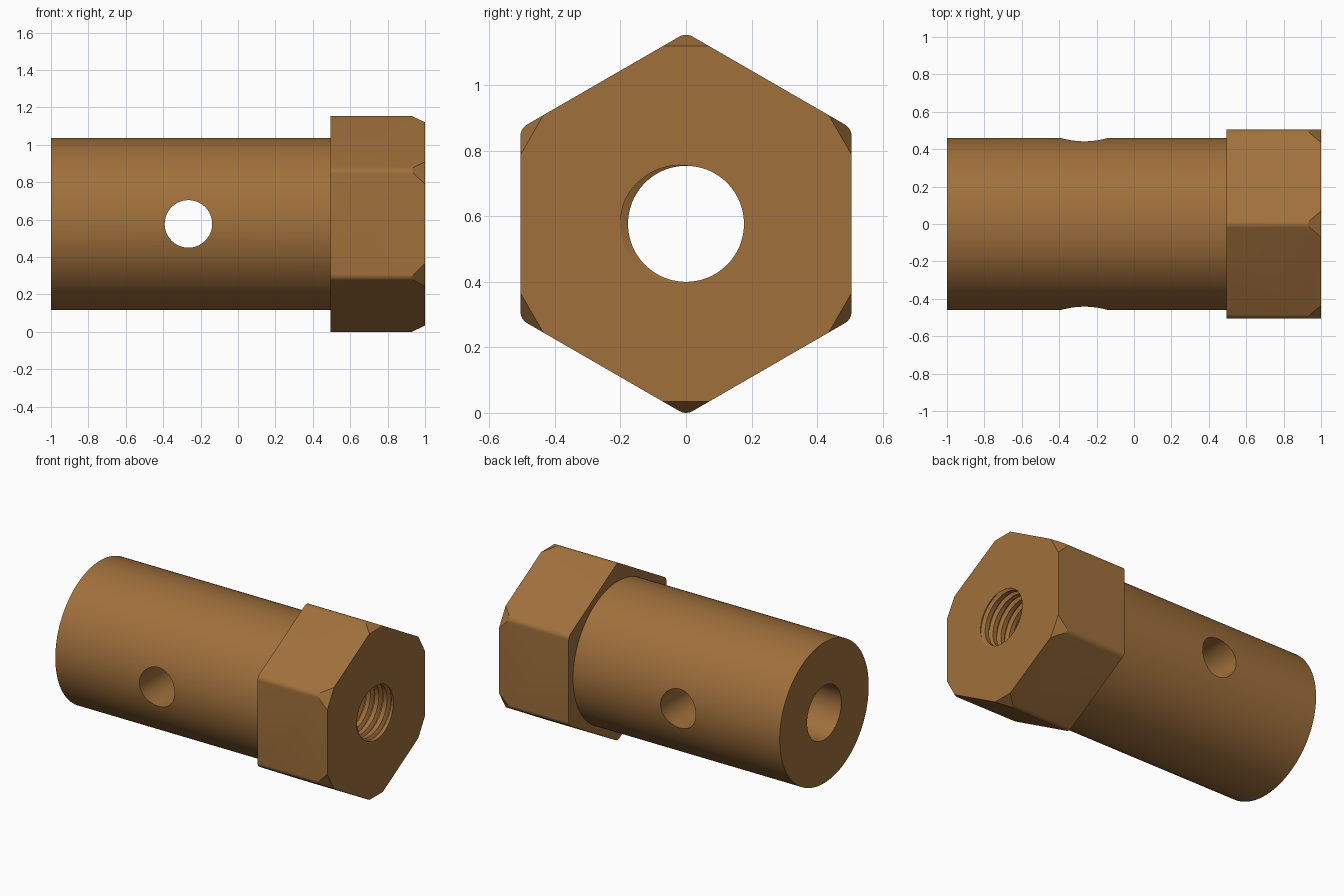
import bpy, bmesh, math
from mathutils import Vector, Matrix

if "Cube" in bpy.data.objects:
    bpy.data.objects.remove(bpy.data.objects["Cube"])

CZ = 0.577          # height of the long axis
BORE = 0.177        # plain bore radius
PITCH = 0.06        # thread pitch

brass = bpy.data.materials.new("brass brown")
brass.diffuse_color = (0.352, 0.162, 0.045, 1)
brass.use_nodes = True
brass.node_tree.nodes["Principled BSDF"].inputs["Base Color"].default_value = brass.diffuse_color


def make_object(name, bm):
    bmesh.ops.recalc_face_normals(bm, faces=bm.faces[:])
    mesh = bpy.data.meshes.new(name)
    bm.to_mesh(mesh)
    bm.free()
    mesh.materials.append(brass)
    obj = bpy.data.objects.new(name, mesh)
    bpy.context.collection.objects.link(obj)
    return obj


def cylinder(name, radius, length, centre, axis, sides=96):
    bm = bmesh.new()
    turn = Vector((0, 0, 1)).rotation_difference(Vector(axis)).to_matrix().to_4x4()
    bmesh.ops.create_cone(bm, cap_ends=True, segments=sides, radius1=radius,
                          radius2=radius, depth=length,
                          matrix=Matrix.Translation(centre) @ turn)
    return make_object(name, bm)


def hex_head(x0, x1, apothem=0.505, corner=0.04, steps=6):
    # Hexagon with rounded corners, extruded along x
    bm = bmesh.new()
    ring = []
    for k in range(6):
        a = math.radians(90 + 60 * k)
        dist = (apothem - corner) / math.cos(math.pi / 6)
        for s in range(steps + 1):
            b = a + math.radians(-30 + 60 * s / steps)
            ring.append(bm.verts.new((x0, dist * math.cos(a) + corner * math.cos(b),
                                      CZ + dist * math.sin(a) + corner * math.sin(b))))
    face = bm.faces.new(ring)
    ext = bmesh.ops.extrude_face_region(bm, geom=[face], use_keep_orig=True)
    bmesh.ops.translate(bm, vec=(x1 - x0, 0, 0),
                        verts=[v for v in ext["geom"] if isinstance(v, bmesh.types.BMVert)])
    # Flat chamfer on each corner of the outer end
    for k in range(6):
        a = math.radians(90 + 60 * k)
        d = Vector((0, math.cos(a), math.sin(a)))
        cut = bmesh.ops.bisect_plane(
            bm, geom=bm.verts[:] + bm.edges[:] + bm.faces[:], dist=1e-5,
            plane_co=Vector((x1, 0, CZ)) + d * 0.543,
            plane_no=(d * 0.07 + Vector((0.034, 0, 0))).normalized(), clear_outer=True)
        edges = [e for e in cut["geom_cut"] if isinstance(e, bmesh.types.BMEdge)]
        bmesh.ops.holes_fill(bm, edges=edges, sides=0)
    return make_object("hex_head", bm)


def thread_cutter(x0, turns, sides=48):
    # Helical sweep of one groove profile: (fraction of pitch, radius)
    profile = [(0, 0.17), (0.18, 0.17), (0.44, 0.2), (0.56, 0.2), (0.82, 0.17), (1, 0.17)]
    bm = bmesh.new()
    rows = []
    for i in range(turns * sides + 1):
        a = 2 * math.pi * i / sides
        rows.append([bm.verts.new((x0 + PITCH * (i / sides + f),
                                   r * math.cos(a), CZ + r * math.sin(a)))
                     for f, r in profile])
    for p, q in zip(rows, rows[1:]):
        for k in range(len(profile) - 1):
            bm.faces.new((p[k], p[k + 1], q[k + 1], q[k]))
    bmesh.ops.remove_doubles(bm, verts=bm.verts[:], dist=1e-4)
    # Close both ends with fans to the axis
    border = [e for e in bm.edges if e.is_boundary]
    middle = x0 + PITCH * turns / 2
    for low in (True, False):
        side = [e for e in border if (e.verts[0].co.x < middle) == low]
        x = sum(e.verts[0].co.x for e in side) / len(side)
        hub = bm.verts.new((x, 0, CZ))
        for e in side:
            bm.faces.new((e.verts[0], e.verts[1], hub))
    return make_object("thread_cutter", bm)


def combine(target, tool, operation):
    mod = target.modifiers.new(operation, 'BOOLEAN')
    mod.operation = operation
    mod.solver = 'EXACT'
    mod.object = tool
    bpy.context.view_layer.objects.active = target
    bpy.ops.object.modifier_apply(modifier=mod.name)
    bpy.data.objects.remove(tool, do_unlink=True)


# Round shank joined to the hexagonal head
body = cylinder("hex_headed_sleeve", 0.46, 1.6, (-0.2, 0, CZ), (1, 0, 0), 128)
combine(body, hex_head(0.495, 1.0), 'UNION')

# Long bore, cross hole and internal thread
combine(body, cylinder("bore_cutter", BORE, 2.4, (0, 0, CZ), (1, 0, 0)), 'DIFFERENCE')
combine(body, cylinder("cross_hole_cutter", 0.127, 1.4, (-0.265, 0, CZ), (0, 1, 0), 64),
        'DIFFERENCE')
combine(body, thread_cutter(1 - 12 * PITCH, 14), 'DIFFERENCE')

# Smooth round surfaces, crisp edges
bpy.ops.object.select_all(action='DESELECT')
body.select_set(True)
bpy.context.view_layer.objects.active = body
bpy.ops.object.shade_smooth_by_angle(angle=math.radians(25))
